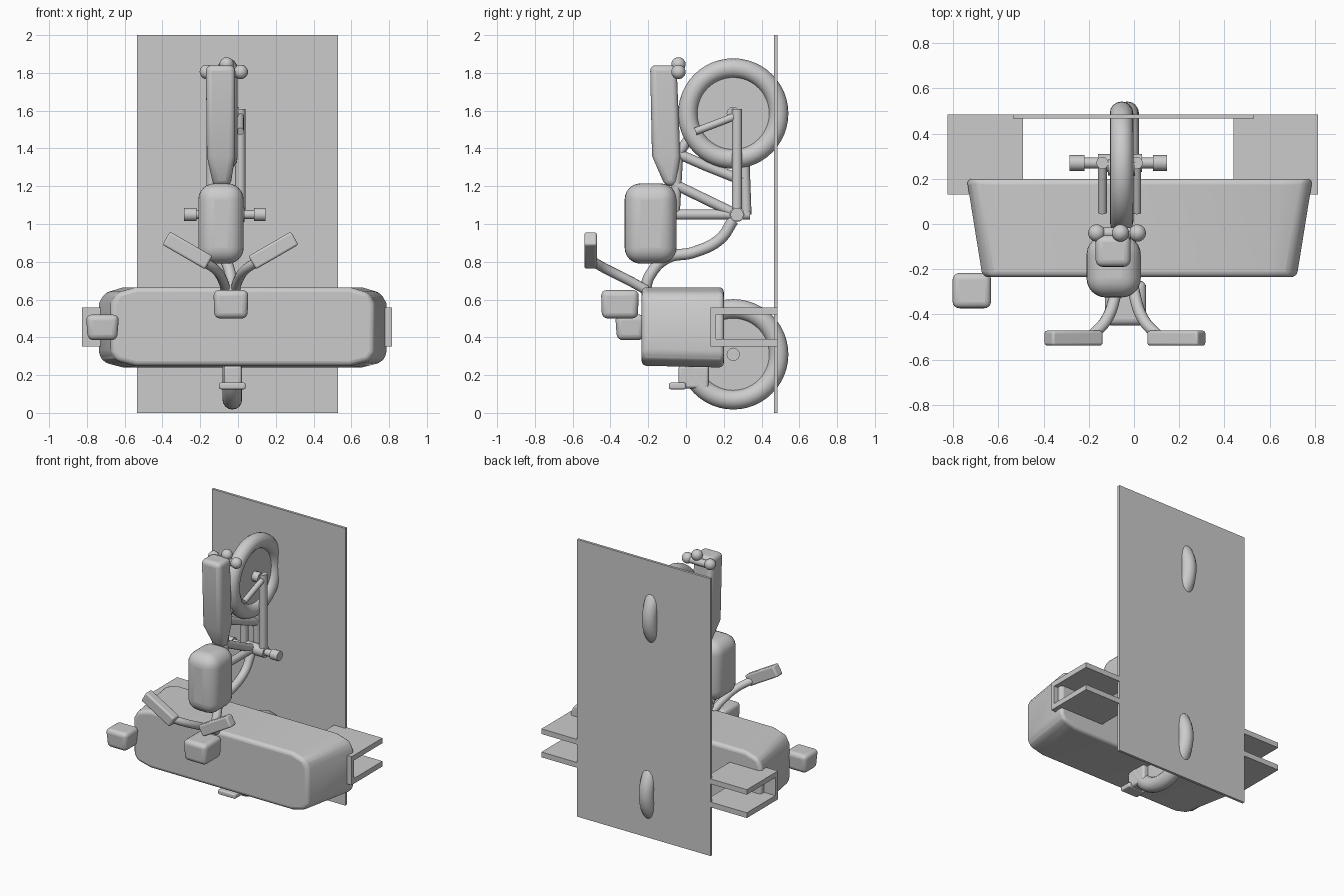
import bpy, bmesh, math
from mathutils import Vector

if "Cube" in bpy.data.objects:
    bpy.data.objects.remove(bpy.data.objects["Cube"])

def finish(ob, bevel=0.0, seg=4):
    if bevel:
        m = ob.modifiers.new("round", 'BEVEL')
        m.width, m.segments, m.limit_method = bevel, seg, 'ANGLE'
    bpy.ops.object.select_all(action='DESELECT')
    ob.select_set(True)
    bpy.context.view_layer.objects.active = ob
    bpy.ops.object.shade_smooth_by_angle(angle=math.radians(40))
    return ob

def obj(name, bm, bevel=0.0, seg=4):
    bmesh.ops.recalc_face_normals(bm, faces=bm.faces[:])
    me = bpy.data.meshes.new(name)
    bm.to_mesh(me)
    bm.free()
    ob = bpy.data.objects.new(name, me)
    bpy.context.collection.objects.link(ob)
    return finish(ob, bevel, seg)

def box(name, lo, hi, bevel=0.0, seg=4):
    bm = bmesh.new()
    bmesh.ops.create_cube(bm, size=1)
    for v in bm.verts:
        v.co = Vector([(a + b) / 2 + c * (b - a) for a, b, c in zip(lo, hi, v.co)])
    return obj(name, bm, bevel, seg)

def loft(name, sections, bevel=0.0, seg=4):
    bm = bmesh.new()
    rings = [[bm.verts.new(p) for p in s] for s in sections]
    for a, b in zip(rings, rings[1:]):
        for i in range(len(a)):
            j = (i + 1) % len(a)
            bm.faces.new((a[i], a[j], b[j], b[i]))
    bm.faces.new(rings[0])
    bm.faces.new(rings[-1])
    return obj(name, bm, bevel, seg)

def tube(name, pts, r, smooth=False):
    cu = bpy.data.curves.new(name, 'CURVE')
    cu.dimensions, cu.bevel_depth, cu.bevel_resolution, cu.use_fill_caps = '3D', r, 4, True
    if smooth:
        s = cu.splines.new('BEZIER')
        s.bezier_points.add(len(pts) - 1)
        for b, p in zip(s.bezier_points, pts):
            b.co, b.handle_left_type, b.handle_right_type = p, 'AUTO', 'AUTO'
    else:
        s = cu.splines.new('POLY')
        s.points.add(len(pts) - 1)
        for b, p in zip(s.points, pts):
            b.co = (*p, 1)
    ob = bpy.data.objects.new(name, cu)
    bpy.context.collection.objects.link(ob)
    return ob

def ball(name, loc, r):
    bpy.ops.mesh.primitive_uv_sphere_add(segments=24, ring_count=12, radius=r, location=loc)
    bpy.context.object.name = name
    return finish(bpy.context.object)

def wheel(name, c):
    bpy.ops.mesh.primitive_torus_add(location=c, rotation=(0, math.pi / 2, 0), major_radius=0.24,
                                     minor_radius=0.052, major_segments=48, minor_segments=16)
    bpy.context.object.name = name + "_tyre"
    bpy.context.object.scale = (1.12, 1.0, 1.0)
    bpy.context.object.scale = (1, 1, 1)
    finish(bpy.context.object)
    bpy.ops.mesh.primitive_cylinder_add(vertices=48, radius=0.2, depth=0.025, location=c,
                                        rotation=(0, math.pi / 2, 0))
    bpy.context.object.name = name + "_disc"
    finish(bpy.context.object)
    tube(name + "_hub", [(c[0] - 0.06, c[1], c[2]), (c[0] + 0.06, c[1], c[2])], 0.035)

# Mounting panel
box("back_panel", (-0.535, 0.466, 0), (0.53, 0.484, 2))

# Large trunk, narrower at the front
def trunk_ring(y, x0, x1, z0, z1):
    cx, w = 0.13, 0.03
    return [(x0 + cx, y, z0), (x1 - cx, y, z0), (x1 - w, y, z0 + 0.025), (x1, y, z0 + 0.065),
            (x1, y, z1 - 0.085), (x1 - w, y, z1 - 0.03), (x1 - cx, y, z1), (x0 + cx, y, z1),
            (x0 + w, y, z1 - 0.03), (x0, y, z1 - 0.085), (x0, y, z0 + 0.065), (x0 + w, y, z0 + 0.025)]
loft("trunk", [trunk_ring(-0.235, -0.67, 0.72, 0.25, 0.665),
               trunk_ring(0.2, -0.74, 0.79, 0.24, 0.665)], 0.025)

# C-shaped side brackets
for side, x0, x1 in (("left", -0.825, -0.49), ("right", 0.44, 0.815)):
    box(side + "_bracket_top", (x0, 0.13, 0.52), (x1, 0.484, 0.557))
    box(side + "_bracket_bottom", (x0, 0.13, 0.352), (x1, 0.484, 0.39))
    box(side + "_bracket_web", (x0, 0.13, 0.352), (x1, 0.16, 0.557))

# Wheels poking through the panel
wheel("upper_wheel", (-0.055, 0.25, 1.585))
wheel("lower_wheel", (-0.03, 0.25, 0.31))

# Lower fender tip and its flange
box("lower_fender", (-0.075, -0.04, 0.13), (0.02, 0.12, 0.25), 0.015)
box("fender_flange", (-0.1, -0.09, 0.125), (0.04, 0.0, 0.16), 0.01)

# Tall bag below the upper wheel
def rect(z, x0, x1, y0, y1):
    return [(x0, y0, z), (x1, y0, z), (x1, y1, z), (x0, y1, z)]
loft("tall_bag", [rect(1.2, -0.13, -0.04, -0.11, -0.05), rect(1.36, -0.165, -0.015, -0.18, -0.03),
                  rect(1.84, -0.17, -0.015, -0.19, -0.05)], 0.035)

# Lamps at the top of the bag
for i, (x, z) in enumerate(((-0.165, 1.805), (-0.06, 1.845), (0.015, 1.805))):
    ball("lamp_%d" % i, (x, -0.04, z), 0.038)
tube("lamp_bar", [(-0.165, -0.04, 1.8), (0.015, -0.04, 1.8)], 0.025)

# Saddle cushion
box("seat", (-0.21, -0.325, 0.79), (0.03, -0.05, 1.215), 0.085, 6)

# Frame tubes, drawn in the side plane
X = -0.07
for i, p in enumerate([
        ((0.05, 1.5), (0.26, 1.55)), ((-0.06, 1.38), (0.1, 1.31), (0.3, 1.23)),
        ((-0.04, 1.4), (-0.06, 1.05)), ((-0.06, 1.21), (0.27, 1.05)),
        ((-0.08, 1.05), (0.34, 1.05)), ((0.31, 1.32), (0.32, 1.05)), ((0.05, 1.5), (-0.05, 1.36))]):
    tube("frame_tube_%d" % i, [(X, y, z) for y, z in p], 0.027)
for x in (-0.14, 0.012):
    tube("fork_leg", [(x, 0.27, 1.61), (x, 0.27, 1.05)], 0.027)
    tube("fork_brace", [(x, 0.26, 1.57), (x, 0.05, 1.49)], 0.02)
tube("down_tube", [(X, 0.25, 1.02), (X, 0.18, 0.92), (X, 0.04, 0.85), (X, -0.1, 0.82),
                   (-0.04, -0.19, 0.73), (-0.04, -0.22, 0.64)], 0.03, True)

# Footpeg axle with grips
tube("peg_axle", [(-0.285, 0.27, 1.05), (0.145, 0.27, 1.05)], 0.024)
tube("axle_sleeve", [(-0.16, 0.27, 1.05), (0.035, 0.27, 1.05)], 0.04)
for x0, x1 in ((-0.285, -0.22), (0.085, 0.145)):
    tube("peg_grip", [(x0, 0.27, 1.05), (x1, 0.27, 1.05)], 0.035)

# Handlebar arms and flat grips, mirrored about the bar centre
C = -0.04
for s in (-1, 1):
    tube("handlebar_arm", [(C + s * 0.025, -0.21, 0.65), (C + s * 0.04, -0.3, 0.7),
                           (C + s * 0.08, -0.42, 0.76), (C + s * 0.15, -0.5, 0.805)], 0.026, True)
    a, b = Vector((C + s * 0.115, -0.505, 0.795)), Vector((C + s * 0.34, -0.505, 0.925))
    up = Vector((-s * 0.5, 0, 0.87))
    f = Vector((0, 1, 0))
    loft("handlebar_grip", [[p + up * (u * h) + f * (v * 0.033)
                             for u, v in ((-1, -1), (1, -1), (1, 1), (-1, 1))]
                            for p, h in ((a, 0.04), (b, 0.04))], 0.012)

# Two box lamps in front of the trunk
def lamp(name, x0, x1, y0, y1, z0, z1, dx):
    loft(name, [rect(z0, x0 + dx, x1 - dx, y0 + dx, y1 - dx), rect(z1, x0, x1, y0, y1)], 0.03)
lamp("front_lamp", -0.13, 0.055, -0.45, -0.25, 0.5, 0.65, 0.005)
lamp("side_lamp", -0.805, -0.63, -0.375, -0.215, 0.385, 0.52, 0.01)
